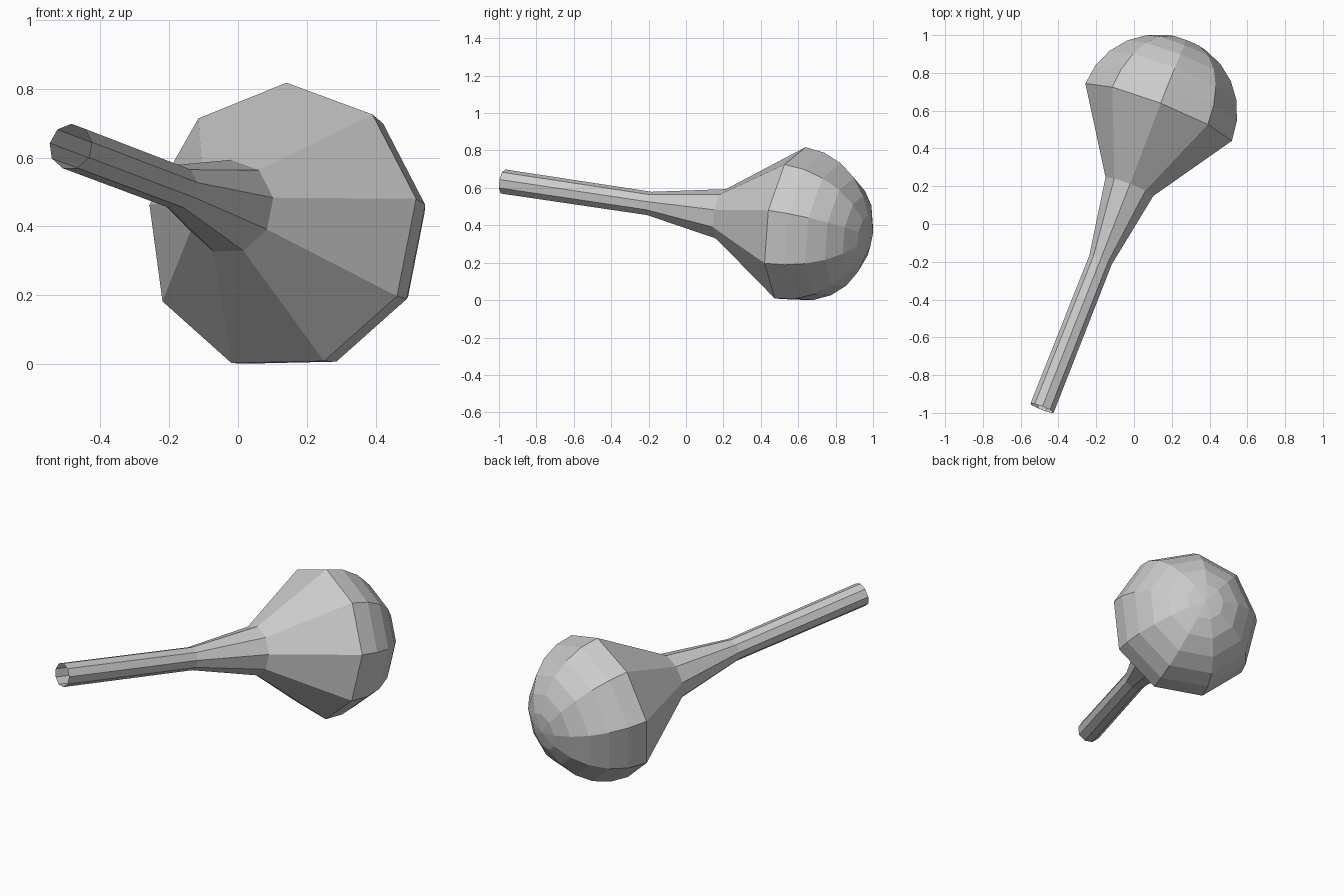
import bpy, bmesh
from math import sin, cos, radians, tau
from mathutils import Vector

if "Cube" in bpy.data.objects:
    bpy.data.objects.remove(bpy.data.objects["Cube"])

SIDES = 9
CENTRE = Vector((0.128, 0.582, 0.399))              # centre of the bulb's widest ring
AXIS = Vector((0.364, 0.922, -0.138)).normalized()  # handle end towards dome
UP = (Vector((0, 0, 1)) - AXIS * AXIS.z).normalized()
SIDE = AXIS.cross(UP)
TWIST = radians(-1.2)
R = 0.423

# Profile (distance along axis, radius): open tube, flared neck, widest rim
profile = [(-1.69, 0.067), (-0.84, 0.065), (-0.42, 0.138), (0, R)]
# Hemispherical dome in 15 degree steps
profile += [(R * sin(radians(a)), R * cos(radians(a))) for a in range(15, 90, 15)]


def ring(bm, t, r):
    angles = [TWIST + tau * k / SIDES for k in range(SIDES)]
    return [bm.verts.new(CENTRE + AXIS * t + (UP * cos(a) + SIDE * sin(a)) * r)
            for a in angles]


bm = bmesh.new()
rings = [ring(bm, t, r) for t, r in profile]
pole = bm.verts.new(CENTRE + AXIS * R)

# Side panels between neighbouring rings, wound to face outwards (tube end is open)
for low, high in zip(rings, rings[1:]):
    for k in range(SIDES):
        n = (k + 1) % SIDES
        bm.faces.new((low[k], high[k], high[n], low[n]))

# Dome tip
for k in range(SIDES):
    bm.faces.new((rings[-1][k], pole, rings[-1][(k + 1) % SIDES]))

bm.normal_update()
# The dome tip must face along the axis; flip everything if it does not
bm.faces.ensure_lookup_table()
if bm.faces[-1].normal.dot(AXIS) < 0:
    bmesh.ops.reverse_faces(bm, faces=bm.faces[:])

mesh = bpy.data.meshes.new("bulb_with_handle")
bm.to_mesh(mesh)
bm.free()
bpy.context.collection.objects.link(bpy.data.objects.new("bulb_with_handle", mesh))
